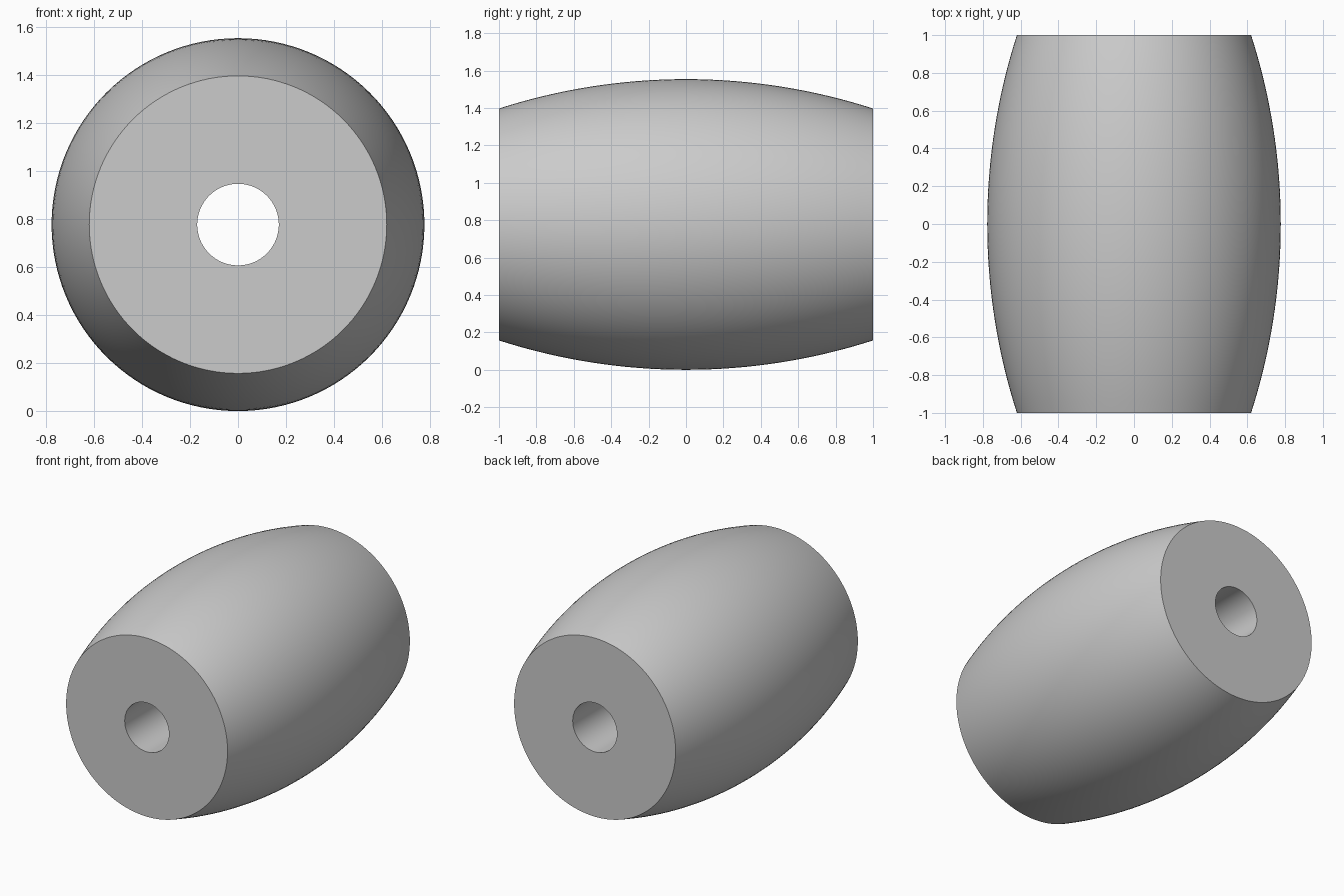
import bpy, bmesh, math
from mathutils import Vector

SEGMENTS = 128
HALF_LENGTH = 1.0
MID_RADIUS, END_RADIUS, BORE_RADIUS = 0.777, 0.62, 0.17
PROFILE_STEPS = 32

cube = bpy.data.objects.get("Cube")
if cube:
    bpy.data.objects.remove(cube, do_unlink=True)

# Single flat colour
grey = bpy.data.materials.new("plain grey")
grey.use_nodes = True
colour = (0.6, 0.6, 0.6, 1.0)
grey.diffuse_color = colour
grey.node_tree.nodes["Principled BSDF"].inputs["Base Color"].default_value = colour

# Closed cross-section: circular-arc outer wall, flat ends, straight bore
sagitta = MID_RADIUS - END_RADIUS
arc_radius = (HALF_LENGTH ** 2 + sagitta ** 2) / (2 * sagitta)
half_angle = math.asin(HALF_LENGTH / arc_radius)
profile = [(BORE_RADIUS, -HALF_LENGTH)]
for i in range(PROFILE_STEPS + 1):
    a = half_angle * (2 * i / PROFILE_STEPS - 1)
    profile.append((MID_RADIUS - arc_radius * (1 - math.cos(a)), arc_radius * math.sin(a)))
profile.append((BORE_RADIUS, HALF_LENGTH))

# Revolve the cross-section around the lengthwise y axis
bm = bmesh.new()
verts = [bm.verts.new((r, y, 0)) for r, y in profile]
edges = [bm.edges.new((v, verts[(i + 1) % len(verts)])) for i, v in enumerate(verts)]
bmesh.ops.spin(bm, geom=verts + edges, cent=(0, 0, 0), axis=(0, 1, 0),
               angle=math.tau, steps=SEGMENTS, use_merge=True)
bmesh.ops.remove_doubles(bm, verts=bm.verts, dist=1e-5)
bmesh.ops.recalc_face_normals(bm, faces=bm.faces)
bmesh.ops.translate(bm, verts=bm.verts, vec=Vector((0, 0, MID_RADIUS)))

mesh = bpy.data.meshes.new("barrel_roller")
bm.to_mesh(mesh)
bm.free()
mesh.materials.append(grey)
roller = bpy.data.objects.new("barrel_roller", mesh)
bpy.context.collection.objects.link(roller)

# Smooth walls with crisp end rims
bpy.ops.object.select_all(action="DESELECT")
roller.select_set(True)
bpy.context.view_layer.objects.active = roller
bpy.ops.object.shade_smooth_by_angle(angle=math.radians(30))
